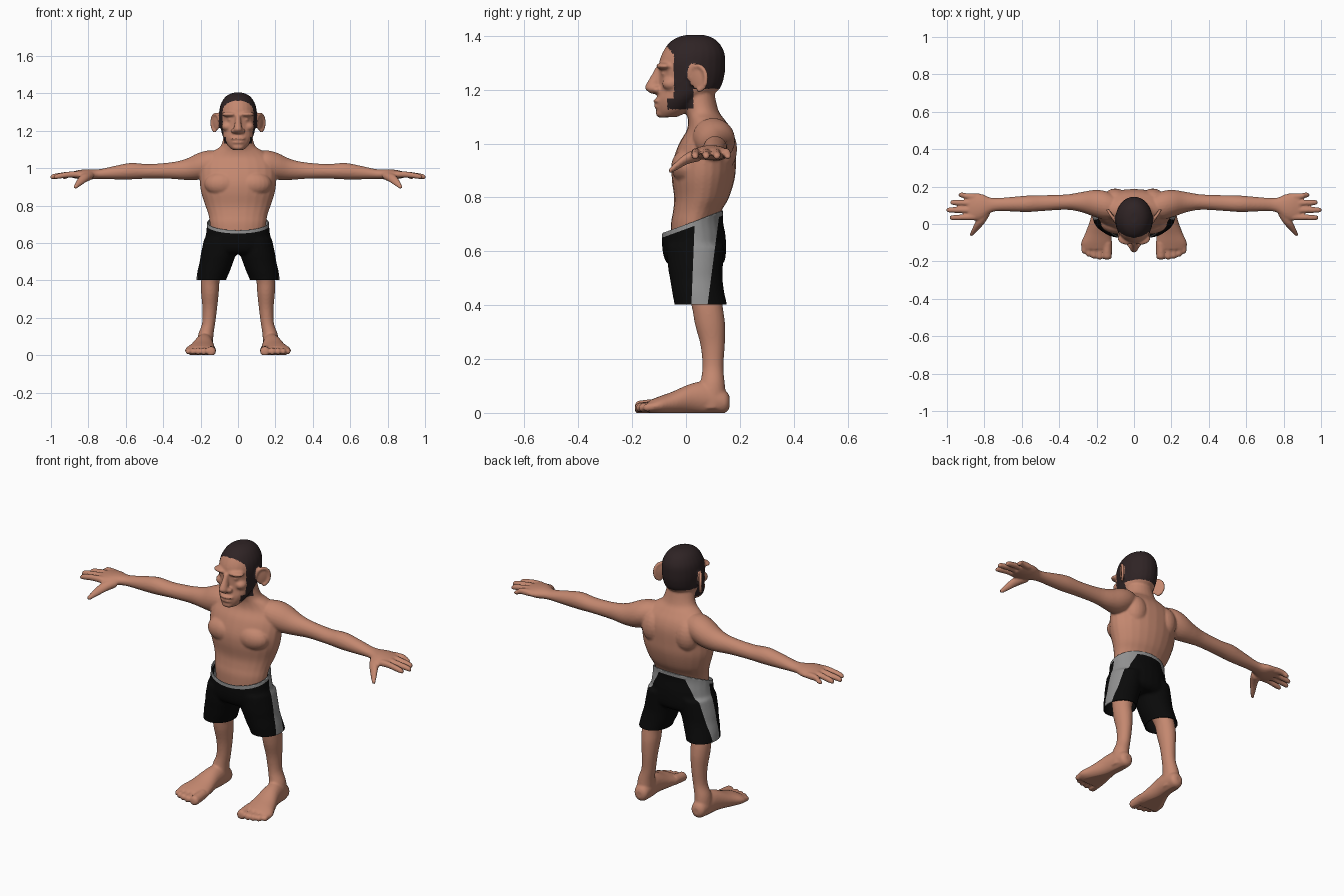
import bpy, bmesh, math
from mathutils import Vector, Matrix


def material(name, rgb):
    m = bpy.data.materials.new(name)
    m.diffuse_color = (*rgb, 1)
    return m


SKIN = material("skin", (0.55, 0.245, 0.16))
HAIR = material("hair", (0.028, 0.017, 0.018))
BLACK = material("black_cloth", (0.003, 0.003, 0.003))
GREY = material("grey_cloth", (0.28, 0.28, 0.28))


def spline(a, b, c, d, t):
    return [0.5 * (2*q + (r - p)*t + (2*p - 5*q + 4*r - s)*t*t + (3*q - p - 3*r + s)*t**3)
            for p, q, r, s in zip(a, b, c, d)]


def loft(bm, axis, rings, sides=(1,), n=24, steps=4):
    """Closed tube through elliptical rings (cx, cy, cz, radius_a, radius_b)."""
    u, v = {'x': ((0, 1, 0), (0, 0, 1)), 'y': ((1, 0, 0), (0, 0, 1)),
            'z': ((1, 0, 0), (0, 1, 0))}[axis]
    u, v = Vector(u), Vector(v)
    p = [rings[0]] + list(rings) + [rings[-1]]
    fine = [spline(*p[i:i + 4], k / steps) for i in range(len(rings) - 1) for k in range(steps)]
    fine.append(rings[-1])
    for s in sides:
        loops = []
        for cx, cy, cz, a, b in fine:
            c = Vector((cx * s, cy, cz))
            loops.append([bm.verts.new(c + u * a * math.cos(2*math.pi*i/n) + v * b * math.sin(2*math.pi*i/n))
                          for i in range(n)])
        for lo, hi in zip(loops, loops[1:]):
            for i in range(n):
                bm.faces.new((lo[i], lo[(i+1) % n], hi[(i+1) % n], hi[i]))
        bm.faces.new(loops[0])
        bm.faces.new(loops[-1])


def ball(bm, centre, radii, sides=(1,), turn=0):
    for s in sides:
        m = (Matrix.Translation((centre[0]*s, centre[1], centre[2]))
             @ Matrix.Rotation(turn * s, 4, 'Z') @ Matrix.Diagonal((*radii, 1)))
        bmesh.ops.create_uvsphere(bm, u_segments=20, v_segments=12, radius=1, matrix=m)


def fuse(name, bm, voxel, smooth, mats):
    """Merge overlapping forms into one smooth skin and bake the modifiers."""
    bmesh.ops.recalc_face_normals(bm, faces=bm.faces)
    me = bpy.data.meshes.new(name)
    bm.to_mesh(me)
    bm.free()
    ob = bpy.data.objects.new(name, me)
    bpy.context.collection.objects.link(ob)
    r = ob.modifiers.new("fuse", 'REMESH')
    r.mode, r.voxel_size = 'VOXEL', voxel
    s = ob.modifiers.new("soften", 'SMOOTH')
    s.factor, s.iterations = 0.5, smooth
    dg = bpy.context.evaluated_depsgraph_get()
    baked = bpy.data.meshes.new_from_object(ob.evaluated_get(dg))
    ob.modifiers.clear()
    ob.data = baked
    baked.materials.clear()
    for m in mats:
        baked.materials.append(m)
    return ob


LR = (1, -1)
body = bmesh.new()

# torso and neck
loft(body, 'z', [(0, y, z, a, b) for z, y, a, b in [
    (.62, .03, .14, .085), (.70, .029, .15, .085), (.75, .042, .158, .09), (.80, .058, .175, .102),
    (.87, .064, .197, .117), (.93, .068, .205, .118), (1.0, .08, .205, .106), (1.05, .087, .185, .084),
    (1.09, .075, .135, .068), (1.12, .06, .092, .062), (1.18, .045, .075, .062), (1.24, .04, .065, .06)]])
ball(body, (.085, .005, .915), (.095, .06, .066), LR)
ball(body, (.10, .125, .98), (.07, .065, .09), LR)

# arms
loft(body, 'x', [(.08, .09, 1.035, .05, .05), (.15, .1, 1.025, .075, .07), (.21, .11, 1.01, .072, .072),
                 (.28, .117, .993, .054, .056), (.36, .117, .987, .041, .044), (.48, .112, .983, .042, .039),
                 (.57, .108, .984, .044, .044), (.65, .106, .977, .039, .037), (.73, .104, .969, .035, .027),
                 (.77, .1, .967, .042, .026), (.81, .093, .966, .066, .028), (.85, .091, .966, .073, .024),
                 (.885, .091, .965, .066, .017)], LR)

# fingers and thumbs
for base, tip, length in [(.146, .155, .938), (.111, .115, .983), (.074, .075, 1.003), (.037, .034, .985)]:
    loft(body, 'x', [(.85, base, .966, .018, .018), (.90, base*.6 + tip*.4, .966, .0155, .0165),
                     (length - .018, tip, .956, .0145, .014), (length, tip, .95, .008, .008)], LR, n=14)
loft(body, 'y', [(.80, .05, .958, .03, .024), (.825, .005, .945, .027, .022),
                 (.852, -.035, .918, .018, .017), (.872, -.064, .896, .01, .01)], LR, n=14)

# legs
loft(body, 'z', [(.125, .06, .48, .06, .068), (.147, .078, .40, .05, .058), (.15, .089, .33, .047, .056),
                 (.151, .099, .25, .039, .045), (.157, .1, .17, .035, .039), (.172, .098, .11, .041, .046),
                 (.177, .092, .05, .043, .058), (.177, .092, .015, .04, .055)], LR)

# feet and toes
loft(body, 'y', [(.174, .162, .04, .018, .02), (.174, .145, .042, .038, .042), (.177, .08, .055, .045, .06),
                 (.183, .02, .053, .052, .056), (.192, -.05, .036, .069, .043), (.2, -.1, .027, .083, .034),
                 (.2, -.135, .022, .079, .025)], LR)
for x, tip, r in [(.144, -.19, .026), (.183, -.19, .0185), (.213, -.185, .0175),
                  (.241, -.175, .0165), (.266, -.158, .0155)]:
    loft(body, 'y', [(x, -.10, .028, r, r), (x, tip + .03, .022, r, r),
                     (x, tip + .01, .02, r * .95, r * .95), (x, tip, .018, r * .5, r * .5)], LR, n=14)

# head
loft(body, 'z', [(0, y, z, a, b) for z, y, a, b in [
    (1.098, -.068, .03, .032), (1.12, -.05, .055, .06), (1.16, -.025, .078, .086), (1.20, .01, .09, .112),
    (1.25, .021, .098, .121), (1.30, .023, .1, .123), (1.34, .028, .093, .114),
    (1.375, .03, .073, .092), (1.395, .032, .048, .062), (1.404, .033, .02, .03)]])

# face: nose, nostrils, brow, eyelids, cheeks, lips, chin
loft(body, 'z', [(0, -.098, 1.285, .013, .014), (0, -.108, 1.25, .016, .023), (0, -.121, 1.22, .021, .028),
                 (0, -.123, 1.203, .025, .029), (0, -.112, 1.185, .018, .018)], n=16)
ball(body, (.024, -.108, 1.2), (.014, .018, .013), LR)
ball(body, (.04, -.078, 1.288), (.048, .033, .014), LR)
ball(body, (.04, -.075, 1.26), (.019, .017, .010), LR)
ball(body, (.058, -.055, 1.222), (.03, .034, .025), LR)
ball(body, (0, -.098, 1.159), (.042, .024, .0095))
ball(body, (0, -.096, 1.138), (.036, .024, .0095))
ball(body, (0, -.088, 1.113), (.034, .025, .018))

# ears with a raised rim
EAR = math.radians(-33)
ball(body, (.116, .043, 1.243), (.008, .036, .044), LR, EAR)
for i in range(22):
    t = math.radians(-80 + 12 * i)
    d = .038 * math.cos(t)
    ball(body, (.12 - d * math.sin(EAR), .043 + d * math.cos(EAR), 1.243 + .046 * math.sin(t)),
         (.009, .009, .009), LR)

skin = fuse("body", body, .006, 4, [SKIN, HAIR])

# flat soles
for v in skin.data.vertices:
    v.co.z = max(v.co.z, 0)


def is_hair(c):
    x, y, z = abs(c.x), c.y, c.z
    if z < 1.12 or (x > .102 and .005 < y < .11 and z < 1.31):
        return False
    cap = z > 1.36 or (z > 1.205 and y > -.045 - .8 * max(0, z - 1.33))
    sideburn = x > .045 and 1.13 < z < 1.22 and -.045 < y < .028
    whisker = x > .045 and 1.128 < z < 1.168 and -.07 < y < .02
    return cap or sideburn or whisker


for p in skin.data.polygons:
    p.use_smooth = True
    p.material_index = int(is_hair(p.center))

# shorts: hips and two legs
cloth = bmesh.new()
loft(cloth, 'z', [(0, y, z, a, b) for z, y, a, b in [
    (.80, .034, .166, .11), (.72, .027, .166, .11), (.66, .029, .17, .118), (.60, .031, .18, .118),
    (.56, .034, .178, .108), (.54, .035, .15, .085)]])
loft(cloth, 'z', [(.09, .034, .62, .092, .107), (.105, .035, .54, .094, .102), (.115, .038, .50, .09, .098),
                  (.13, .045, .45, .087, .097), (.144, .055, .40, .08, .098), (.15, .06, .35, .08, .098)], LR)
shorts = fuse("shorts", cloth, .008, 5, [BLACK, GREY])

# cut the sloping waist, the hems and the edges of the grey panels
bm = bmesh.new()
bm.from_mesh(shorts.data)


def cut(point, normal, clear=False):
    bmesh.ops.bisect_plane(bm, geom=bm.verts[:] + bm.edges[:] + bm.faces[:], dist=1e-5,
                           plane_co=point, plane_no=normal, clear_outer=clear)


cut((0, 0, .70), (0, -.366, 1), True)
cut((0, 0, .403), (-0.0, 0, -1), True)
cut((0, 0, .683), (0, -.366, 1))
cut((0, .02, .4), (0, 1, -.04))
cut((0, .08, .4), (0, 1, -.13))
bm.normal_update()
for f in bm.faces:
    c = f.calc_center_median()
    band = c.z > .683 + .366 * c.y
    panel = (.02 + .04 * (c.z - .4) < c.y < .08 + .13 * (c.z - .4)
             and f.normal.x * math.copysign(1, c.x) > .3)
    f.material_index = int(band or panel)
    f.smooth = True
bm.to_mesh(shorts.data)
bm.free()
thick = shorts.modifiers.new("cloth_thickness", 'SOLIDIFY')
thick.thickness, thick.offset = .005, -1
